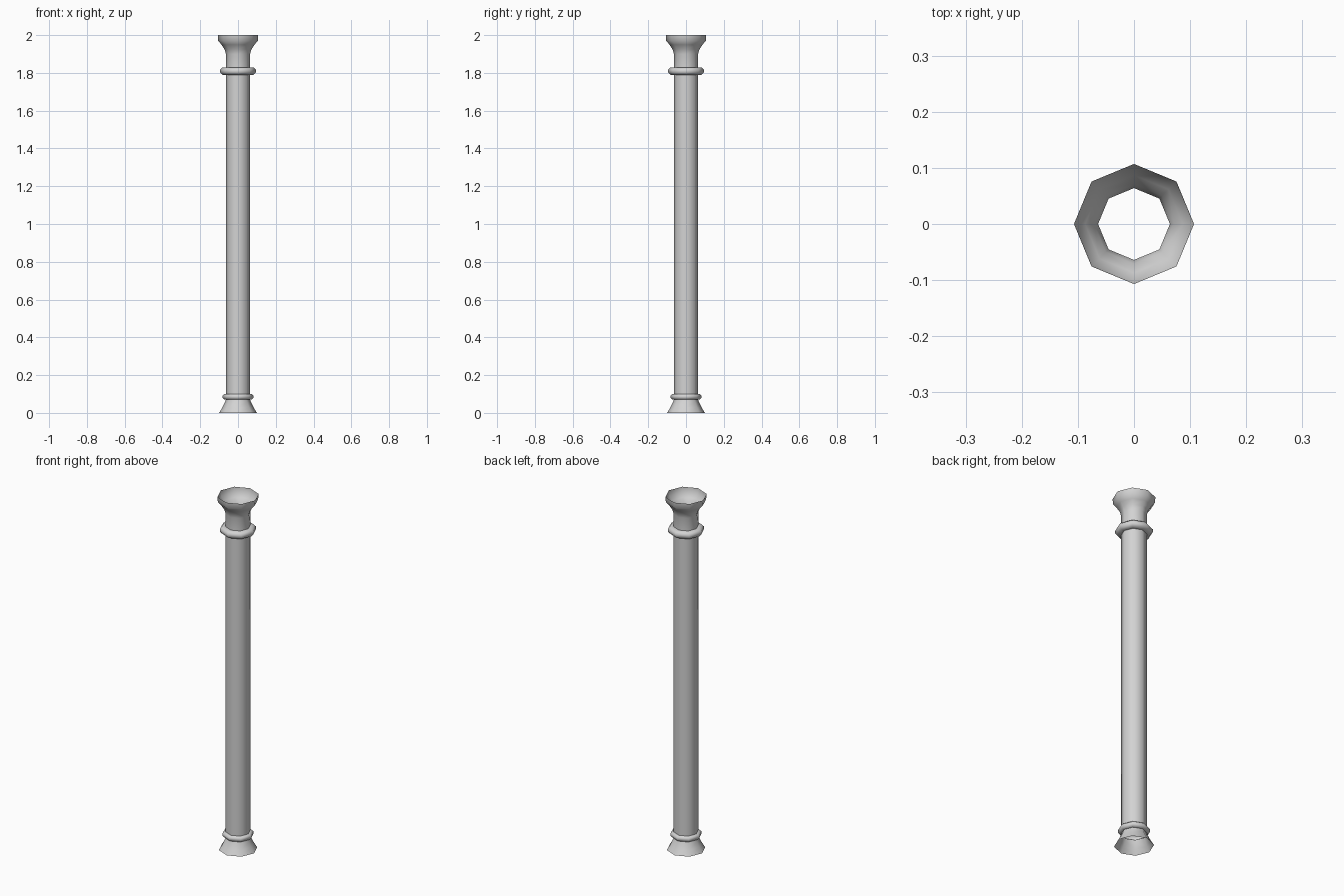
import bpy, math

if "Cube" in bpy.data.objects:
    bpy.data.objects.remove(bpy.data.objects["Cube"])

SIDES = 8
stone = bpy.data.materials.new("light_grey")
stone.diffuse_color = (0.65, 0.65, 0.65, 1)
stone.use_nodes = True
stone.node_tree.nodes["Principled BSDF"].inputs["Base Color"].default_value = stone.diffuse_color


def lathe(name, profile):
    """Open octagonal surface of revolution from (radius, z) points, corners on the axes."""
    verts = [(r * math.cos(2 * math.pi * k / SIDES), r * math.sin(2 * math.pi * k / SIDES), z)
             for r, z in profile for k in range(SIDES)]
    faces = []
    for i in range(len(profile) - 1):
        for k in range(SIDES):
            a, b = i * SIDES + k, i * SIDES + (k + 1) % SIDES
            faces.append((a, b, b + SIDES, a + SIDES))
    mesh = bpy.data.meshes.new(name)
    mesh.from_pydata(verts, [], faces)
    mesh.materials.append(stone)
    obj = bpy.data.objects.new(name, mesh)
    bpy.context.collection.objects.link(obj)
    bpy.ops.object.select_all(action='DESELECT')
    obj.select_set(True)
    bpy.context.view_layer.objects.active = obj
    bpy.ops.object.shade_smooth_by_angle(angle=math.radians(50))
    return obj


def ring(name, inner, outer, low, high):
    """Rounded collar bulging out of the shaft."""
    h = high - low
    b = outer - 0.3 * h
    lathe(name, [(inner, low), (b, low), (outer, low + 0.3 * h),
                 (outer, high - 0.3 * h), (b, high), (inner, high)])


R = 0.064  # shaft radius

# flared foot
lathe("base", [(0.1, 0), (0.083, 0.028), (0.068, 0.058), (R, 0.07)])
# lower collar
ring("lower_ring", R, 0.081, 0.07, 0.1)
# long hollow shaft
lathe("shaft", [(R, 0.1), (R, 1.79)])
# upper collar
ring("upper_ring", R, 0.094, 1.79, 1.828)
# open flared capital
lathe("capital", [(R, 1.828), (R, 1.9), (0.071, 1.925), (0.087, 1.949),
                  (0.105, 1.97), (0.107, 2.0)])
